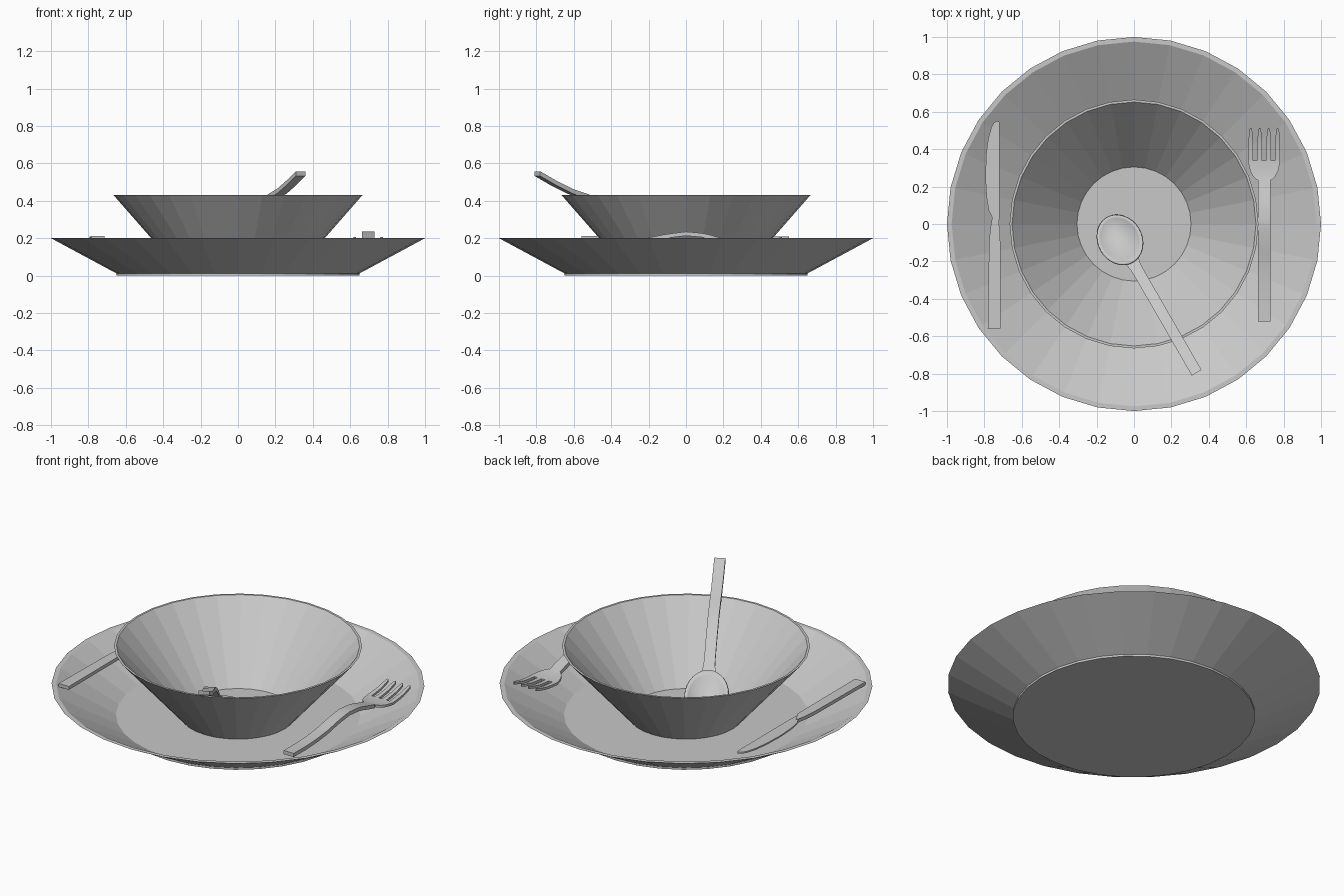
import bpy, bmesh, math
from mathutils import Matrix

if "Cube" in bpy.data.objects:
    bpy.data.objects.remove(bpy.data.objects["Cube"])

grey = bpy.data.materials.new("light_grey")
grey.diffuse_color = (0.58, 0.58, 0.58, 1)
grey.use_nodes = True
grey.node_tree.nodes["Principled BSDF"].inputs["Base Color"].default_value = grey.diffuse_color


def finish(name, bm, smooth=False):
    bmesh.ops.recalc_face_normals(bm, faces=bm.faces)
    me = bpy.data.meshes.new(name)
    bm.to_mesh(me)
    bm.free()
    me.materials.append(grey)
    ob = bpy.data.objects.new(name, me)
    bpy.context.collection.objects.link(ob)
    if smooth:
        bpy.ops.object.select_all(action='DESELECT')
        ob.select_set(True)
        bpy.context.view_layer.objects.active = ob
        bpy.ops.object.shade_smooth_by_angle(angle=math.radians(35))
    return ob


def lathe(name, profile, sides=32):
    """Turn a profile that starts and ends on the axis."""
    bm = bmesh.new()
    rings = []
    for r, z in profile:
        rings.append([bm.verts.new((r * math.cos(2 * math.pi * i / sides),
                                    r * math.sin(2 * math.pi * i / sides), z))
                      for i in range(sides)])
    for a, b in zip(rings, rings[1:]):
        for i in range(sides):
            j = (i + 1) % sides
            bm.faces.new((a[i], a[j], b[j], b[i]))
    bm.faces.new(rings[0])
    bm.faces.new(rings[-1])
    return finish(name, bm)


def ribbon(name, rows, thick, matrix=None):
    """Strip along y with a box section; rows are (y, left x, right x, top z)."""
    bm = bmesh.new()
    secs = []
    for y, l, r, z in rows:
        secs.append([bm.verts.new(p) for p in
                     ((l, y, z), (r, y, z), (r, y, z - thick), (l, y, z - thick))])
    for a, b in zip(secs, secs[1:]):
        for i in range(4):
            j = (i + 1) % 4
            bm.faces.new((a[i], a[j], b[j], b[i]))
    bm.faces.new(secs[0])
    bm.faces.new(secs[-1])
    if matrix:
        bm.transform(matrix)
    return finish(name, bm, True)


# Plate and bowl
lathe("plate", [(.65, 0), (.65, .012), (1, .2), (.975, .2), (.655, .022)])
lathe("bowl", [(.308, .022), (.665, .43), (.652, .43), (.305, .036)])

# Knife: handle and thinner blade
ribbon("knife_handle", [(-.56, -.782, -.715, .213), (-.1, -.775, -.715, .213),
                        (-.02, -.768, -.716, .213), (.035, -.758, -.745, .213)], .02)
ribbon("knife_blade", [(-.01, -.762, -.722, .209), (.035, -.758, -.72, .209),
                       (.07, -.776, -.718, .209), (.14, -.788, -.718, .209),
                       (.25, -.795, -.718, .209), (.38, -.79, -.718, .209),
                       (.46, -.779, -.718, .209), (.52, -.762, -.718, .209),
                       (.542, -.748, -.719, .209), (.552, -.732, -.724, .209)], .009)

# Fork: arched handle, head and four tines
fx = .696


def fork_z(y):
    pts = [(-.52, .188), (-.4, .187), (-.3, .192), (-.2, .203), (-.1, .223), (0, .235),
           (.1, .226), (.19, .2), (.26, .182), (.33, .176), (.42, .184), (.52, .209)]
    for (a, za), (b, zb) in zip(pts, pts[1:]):
        if y <= b:
            return za + (zb - za) * (y - a) / (b - a)
    return pts[-1][1]


ys = [-.52 + .04 * i for i in range(20)]
ribbon("fork_handle", [(y, fx - .033, fx + .033, fork_z(y)) for y in ys], .022)
ribbon("fork_head", [(y, fx - w, fx + w, fork_z(y)) for y, w in
                     ((.235, .04), (.255, .06), (.285, .075), (.315, .082), (.34, .085))], .014)
for k in range(4):
    c = fx + (k - 1.5) * .048
    ribbon("fork_tine_%d" % (k + 1),
           [(y, c - w, c + w, fork_z(y)) for y, w in
            ((.33, .0135), (.38, .0125), (.43, .0115), (.48, .010), (.503, .007), (.512, .003))], .014)

# Spoon, built along +y and then turned to lean on the bowl rim
spoon_m = Matrix.Translation((-.075, -.085, 0)) @ Matrix.Rotation(math.radians(210), 4, 'Z')
ribbon("spoon_handle", [(t, -w, w, z) for t, w, z in
                        ((.115, .05, .193), (.135, .038, .206), (.165, .031, .226),
                         (.23, .030, .275), (.3, .030, .325), (.37, .030, .368),
                         (.44, .030, .405), (.525, .030, .436), (.62, .030, .464),
                         (.72, .030, .508), (.82, .030, .558))], .025, spoon_m)

bm = bmesh.new()
n, steps = 32, 8
centre = bm.verts.new((0, 0, .125 - .055))
prev = None
for s in range(1, steps + 1):
    q = s / steps
    ring = []
    for i in range(n):
        a = 2 * math.pi * i / n
        t = .14 * q * math.sin(a)
        ring.append(bm.verts.new((.12 * q * math.cos(a), t, .125 + .6 * t - .055 * (1 - q * q))))
    for i in range(n):
        j = (i + 1) % n
        if prev:
            bm.faces.new((prev[i], ring[i], ring[j], prev[j]))
        else:
            bm.faces.new((centre, ring[i], ring[j]))
    prev = ring
bm.transform(spoon_m)
dish = finish("spoon_dish", bm, True)
mod = dish.modifiers.new("thickness", 'SOLIDIFY')
mod.thickness = .01
mod.offset = -1
